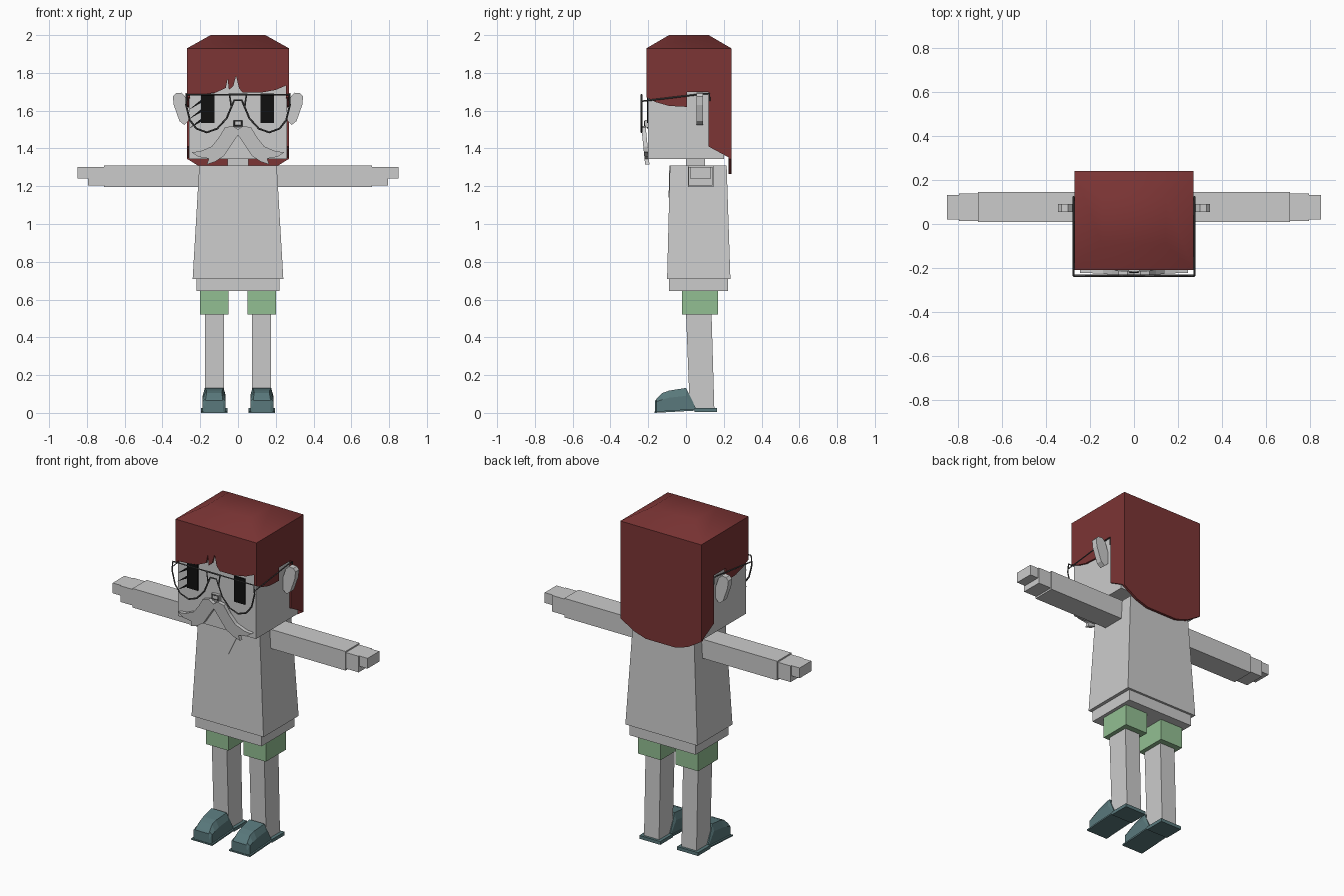
import bpy, bmesh, math
from mathutils import Vector

old = bpy.data.objects.get("Cube")
if old:
    bpy.data.objects.remove(old, do_unlink=True)


def material(name, rgb):
    m = bpy.data.materials.new(name)
    m.use_nodes = True
    m.diffuse_color = (*rgb, 1)
    m.node_tree.nodes["Principled BSDF"].inputs["Base Color"].default_value = (*rgb, 1)
    return m


GREY = material("pale grey", (0.6, 0.6, 0.6))
RED = material("hair red", (0.2, 0.035, 0.035))
GREEN = material("shorts green", (0.29, 0.52, 0.29))
TEAL = material("shoe teal", (0.1, 0.19, 0.2))
BLACK = material("eye black", (0.005, 0.005, 0.005))
WIRE = material("wire grey", (0.07, 0.07, 0.07))


def finish(name, bm, mat):
    bmesh.ops.recalc_face_normals(bm, faces=bm.faces)
    me = bpy.data.meshes.new(name)
    bm.to_mesh(me)
    bm.free()
    me.materials.append(mat)
    ob = bpy.data.objects.new(name, me)
    bpy.context.collection.objects.link(ob)
    return ob


def loft(name, rings, mat, caps=(True, True)):
    """Skin a list of closed rings that have equal point counts."""
    bm = bmesh.new()
    rows = [[bm.verts.new(p) for p in r] for r in rings]
    n = len(rows[0])
    for a, b in zip(rows, rows[1:]):
        for i in range(n):
            bm.faces.new((a[i], a[(i + 1) % n], b[(i + 1) % n], b[i]))
    for row, cap in zip((rows[0], rows[-1]), caps):
        if cap:
            bm.faces.new(row)
    return finish(name, bm, mat)


def rect(x0, x1, y0, y1, z):
    return [(x0, y0, z), (x1, y0, z), (x1, y1, z), (x0, y1, z)]


def box(name, x0, x1, y0, y1, z0, z1, mat):
    return loft(name, [rect(x0, x1, y0, y1, z0), rect(x0, x1, y0, y1, z1)], mat)


def plate(name, pts, axis, lo, hi, mat):
    """Outline in the plane across the axis, given thickness from lo to hi."""
    def put(p, d):
        return (d, *p) if axis == "x" else (p[0], d, p[1])
    return loft(name, [[put(p, lo) for p in pts], [put(p, hi) for p in pts]], mat)


def wire(name, pts, closed=False, radius=0.005):
    cu = bpy.data.curves.new(name, "CURVE")
    cu.dimensions = "3D"
    cu.bevel_depth = radius
    cu.bevel_resolution = 0
    cu.use_fill_caps = True
    sp = cu.splines.new("POLY")
    sp.points.add(len(pts) - 1)
    for q, p in zip(sp.points, pts):
        q.co = (*p, 1)
    sp.use_cyclic_u = closed
    cu.materials.append(WIRE)
    ob = bpy.data.objects.new(name, cu)
    bpy.context.collection.objects.link(ob)
    bpy.ops.object.select_all(action="DESELECT")
    ob.select_set(True)
    bpy.context.view_layer.objects.active = ob
    bpy.ops.object.convert(target="MESH")


def mirrored(pts):
    return pts + [(-x, z) for x, z in reversed(pts) if x > 0]


# Head and neck
box("head", -0.26, 0.26, -0.2, 0.2, 1.345, 1.92, GREY)
box("neck", -0.055, 0.055, 0, 0.1, 1.29, 1.36, GREY)

# Hair: crown, fringe, side panels, back panel
crown = loft("hair_crown", [rect(-0.27, 0.27, -0.21, 0.24, 1.93),
                            rect(-0.145, 0.145, -0.09, 0.12, 2.0)], RED, (False, True))
bpy.ops.object.select_all(action="DESELECT")
crown.select_set(True)
bpy.context.view_layer.objects.active = crown
bpy.ops.object.shade_smooth_by_angle(angle=math.radians(50))

fringe = [(-0.27, 1.93), (-0.27, 1.68), (-0.2, 1.685), (-0.12, 1.695), (-0.065, 1.72),
          (-0.055, 1.77), (-0.048, 1.71), (-0.025, 1.73), (-0.01, 1.785), (0.005, 1.72),
          (0.025, 1.695), (0.12, 1.695), (0.2, 1.71), (0.27, 1.74), (0.27, 1.93)]
plate("hair_fringe", fringe, "y", -0.21, -0.195, RED)
side_hair = [(-0.21, 1.93), (0.24, 1.93), (0.24, 1.345), (0.12, 1.41), (0.12, 1.7),
             (0.005, 1.7), (0.005, 1.62), (-0.09, 1.625), (-0.16, 1.645), (-0.21, 1.67)]
back_hair = mirrored([(0.27, 1.93), (0.27, 1.345), (0.18, 1.29), (0.1, 1.265)])
plate("hair_back", back_hair, "y", 0.225, 0.24, RED)

# Face: eyes, lashes, nose, moustache
for name, x in (("left", 0.155), ("right", -0.16)):
    box(name + "_eye", x - 0.036, x + 0.036, -0.207, -0.199, 1.535, 1.69, BLACK)
for i in range(3):
    z = 1.67 - i * 0.05
    lash = [(-0.18, z), (-0.18, z - 0.02), (-0.26, z - 0.065)]
    plate(f"lash_{i + 1}", lash, "y", -0.207, -0.199, BLACK)
wire("nose_rim", [(x, -0.218, z) for x, z in
                  ((-0.02, 1.545), (0.02, 1.545), (0.02, 1.52), (-0.02, 1.52))], True, 0.004)
box("nose", -0.025, 0.025, -0.217, -0.19, 1.51, 1.55, GREY)
wing = [(0, 1.5), (0.03, 1.52), (0.07, 1.51), (0.1, 1.46), (0.14, 1.41), (0.2, 1.385),
        (0.245, 1.38), (0.21, 1.355), (0.17, 1.35), (0.155, 1.345), (0.165, 1.315),
        (0.12, 1.33), (0.075, 1.36), (0.035, 1.42), (0, 1.47)]
for name, s in (("left", 1), ("right", -1)):
    rings = [[(s * x, y + (1.52 - z) * 0.1, z) for x, z in wing] for y in (-0.237, -0.214)]
    loft(name + "_moustache", rings, GREY)

# Spectacles
lens = [(0.045, 1.685), (0.27, 1.685), (0.275, 1.63), (0.255, 1.55), (0.22, 1.505),
        (0.165, 1.485), (0.11, 1.505), (0.06, 1.56), (0.035, 1.62)]
for name, s in (("left", 1), ("right", -1)):
    wire(name + "_lens_rim", [(s * x, -0.235, z) for x, z in lens], True)
    wire(name + "_temple", [(s * 0.275, -0.235, 1.65), (s * 0.275, 0.1, 1.69),
                            (s * 0.275, 0.125, 1.69), (s * 0.275, 0.125, 1.65)], False, 0.004)
wire("bridge", [(-0.035, -0.235, 1.62), (-0.02, -0.235, 1.655),
                (0.02, -0.235, 1.655), (0.035, -0.235, 1.62)])
wire("brow_bar", [(-0.05, -0.235, 1.685), (0.05, -0.235, 1.685)])

# Shirt, collar and hem
loft("shirt", [rect(-0.24, 0.24, -0.1, 0.235, 0.71),
               rect(-0.205, 0.205, -0.085, 0.215, 1.31)], GREY)
loft("collar", [[(x, y - (1.31 - z) * 0.025, z) for x, z in
                 ((-0.08, 1.311), (0.08, 1.311), (0, 1.14))] for y in (-0.088, -0.08)], GREY)
box("shirt_hem", -0.22, 0.22, -0.09, 0.222, 0.645, 0.715, GREY)

# Paired limbs, ears and side hair
ear = [(0.255, 1.6), (0.28, 1.675), (0.3, 1.695), (0.33, 1.692), (0.345, 1.675),
       (0.34, 1.63), (0.31, 1.545), (0.285, 1.525), (0.262, 1.545)]
for name, s in (("left", 1), ("right", -1)):
    def span(a, b):
        return sorted((s * a, s * b))

    plate(name + "_hair", side_hair, "x", *span(0.255, 0.27), RED)
    plate(name + "_ear", [(s * x, z) for x, z in ear], "y", 0.055, 0.09, GREY)

    box(name + "_sleeve", *span(0.19, 0.71), 0.01, 0.145, 1.195, 1.31, GREY)
    box(name + "_palm", *span(0.7, 0.795), 0.014, 0.139, 1.205, 1.302, GREY)
    box(name + "_fingers", *span(0.79, 0.85), 0.02, 0.132, 1.24, 1.302, GREY)

    box(name + "_shorts", *span(0.05, 0.2), -0.02, 0.17, 0.52, 0.66, GREEN)
    loft(name + "_leg", [rect(*span(0.075, 0.175), 0.02, 0.15, 0.02),
                         rect(*span(0.075, 0.175), 0.0, 0.135, 0.53)], GREY)

    # Shoe: cross-sections of y, base height, mid height, top height, top half-width
    shoe = [(-0.163, 0.004, 0.03, 0.065, 0.045), (-0.155, 0.004, 0.06, 0.075, 0.045),
            (-0.125, 0.006, 0.07, 0.105, 0.04), (-0.09, 0.008, 0.08, 0.118, 0.042),
            (0.0, 0.014, 0.09, 0.132, 0.05), (0.05, 0.018, 0.022, 0.03, 0.058)]
    c = s * 0.126
    rings = []
    for i, (y, lo, mid, hi, w) in enumerate(shoe):
        m = 0.047 if i == 0 else 0.061
        rings.append([(c - m, y, lo), (c + m, y, lo), (c + m, y, mid),
                      (c + w, y, hi), (c - w, y, hi), (c - m, y, mid)])
    loft(name + "_shoe", rings, TEAL)
    sole = [(-0.166, 0), (0.05, 0.012), (0.05, 0.022), (-0.166, 0.008)]
    plate(name + "_sole", sole, "x", *span(0.056, 0.196), TEAL)
    box(name + "_heel", *span(0.056, 0.196), 0.045, 0.165, 0.006, 0.026, TEAL)
